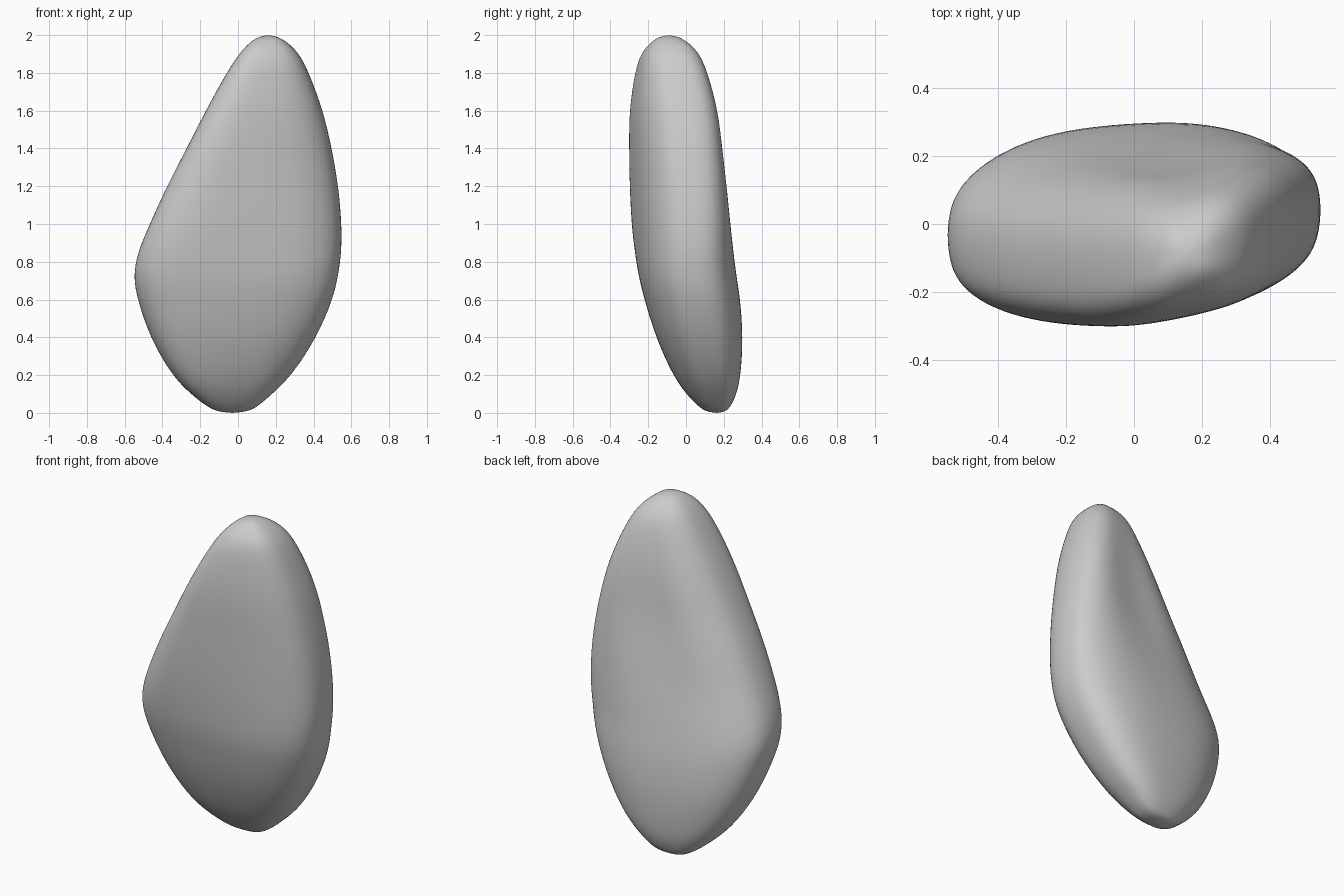
import bpy, bmesh, math

cube = bpy.data.objects.get("Cube")
if cube:
    bpy.data.objects.remove(cube, do_unlink=True)

# Pebble profile per level: height, right edge, left edge, front, back, skew
LEVELS = [
    (0.008, -0.11, 0.05, 0.105, 0.21, 0.0),
    (0.03, -0.16, 0.10, 0.07, 0.235, 0.01),
    (0.10, -0.25, 0.18, 0.0, 0.268, 0.02),
    (0.20, -0.35, 0.285, -0.07, 0.29, 0.03),
    (0.40, -0.465, 0.415, -0.16, 0.302, 0.03),
    (0.60, -0.53, 0.50, -0.22, 0.287, 0.035),
    (0.72, -0.553, 0.527, -0.25, 0.267, 0.04),
    (0.85, -0.53, 0.546, -0.27, 0.25, 0.055),
    (1.00, -0.465, 0.547, -0.287, 0.235, 0.07),
    (1.20, -0.375, 0.53, -0.297, 0.215, 0.075),
    (1.40, -0.27, 0.495, -0.30, 0.19, 0.075),
    (1.60, -0.17, 0.45, -0.30, 0.17, 0.07),
    (1.80, -0.06, 0.375, -0.27, 0.115, 0.05),
    (1.90, 0.005, 0.325, -0.24, 0.073, 0.03),
    (1.96, 0.06, 0.265, -0.19, 0.015, 0.02),
    (1.99, 0.105, 0.215, -0.145, -0.035, 0.0),
]
SIDES = 28


def rounded(v, power):
    return math.copysign(abs(v) ** power, v)


def section(level):
    """Skewed rounded outline, fitted to the extents of its level."""
    z, x0, x1, y0, y1, skew = level
    pts = []
    for i in range(SIDES):
        a = 2 * math.pi * i / SIDES
        # the front is flatter than the back
        power = 0.7 if math.sin(a) < 0 else 0.78
        u, v = rounded(math.cos(a), power), rounded(math.sin(a), power)
        y = v * (y1 - y0) / 2 + skew * u
        # shallow hollow along the back
        if v > 0:
            y -= 0.045 * v * math.exp(-((z - 1.35) / 0.35) ** 2 - ((u - 0.1) / 0.45) ** 2)
        pts.append((u, y))
    low, high = min(p[1] for p in pts), max(p[1] for p in pts)
    grow = 1.01
    cx, cy = (x0 + x1) / 2, (y0 + y1) / 2
    return [(cx + u * grow * (x1 - x0) / 2,
             cy + ((y - low) / (high - low) - 0.5) * grow * (y1 - y0), z)
            for u, y in pts]


# Loft the sections and close both ends
bm = bmesh.new()
rings = [[bm.verts.new(p) for p in section(lv)] for lv in LEVELS]
for lower, upper in zip(rings, rings[1:]):
    for i in range(SIDES):
        j = (i + 1) % SIDES
        bm.faces.new((lower[i], lower[j], upper[j], upper[i]))
bottom = bm.verts.new((-0.03, 0.165, -0.001))
top = bm.verts.new((0.16, -0.09, 2.001))
for i in range(SIDES):
    j = (i + 1) % SIDES
    bm.faces.new((bottom, rings[0][j], rings[0][i]))
    bm.faces.new((top, rings[-1][i], rings[-1][j]))
for f in bm.faces:
    f.smooth = True
bmesh.ops.recalc_face_normals(bm, faces=bm.faces)
mesh = bpy.data.meshes.new("pebble")
bm.to_mesh(mesh)
bm.free()

pebble = bpy.data.objects.new("pebble", mesh)
bpy.context.collection.objects.link(pebble)
smooth = pebble.modifiers.new("smooth_form", "SUBSURF")
smooth.levels = smooth.render_levels = 2

# Plain grey stone
stone = bpy.data.materials.new("grey_stone")
stone.use_nodes = True
grey = (0.6, 0.6, 0.6, 1)
stone.diffuse_color = grey
stone.node_tree.nodes["Principled BSDF"].inputs["Base Color"].default_value = grey
mesh.materials.append(stone)
